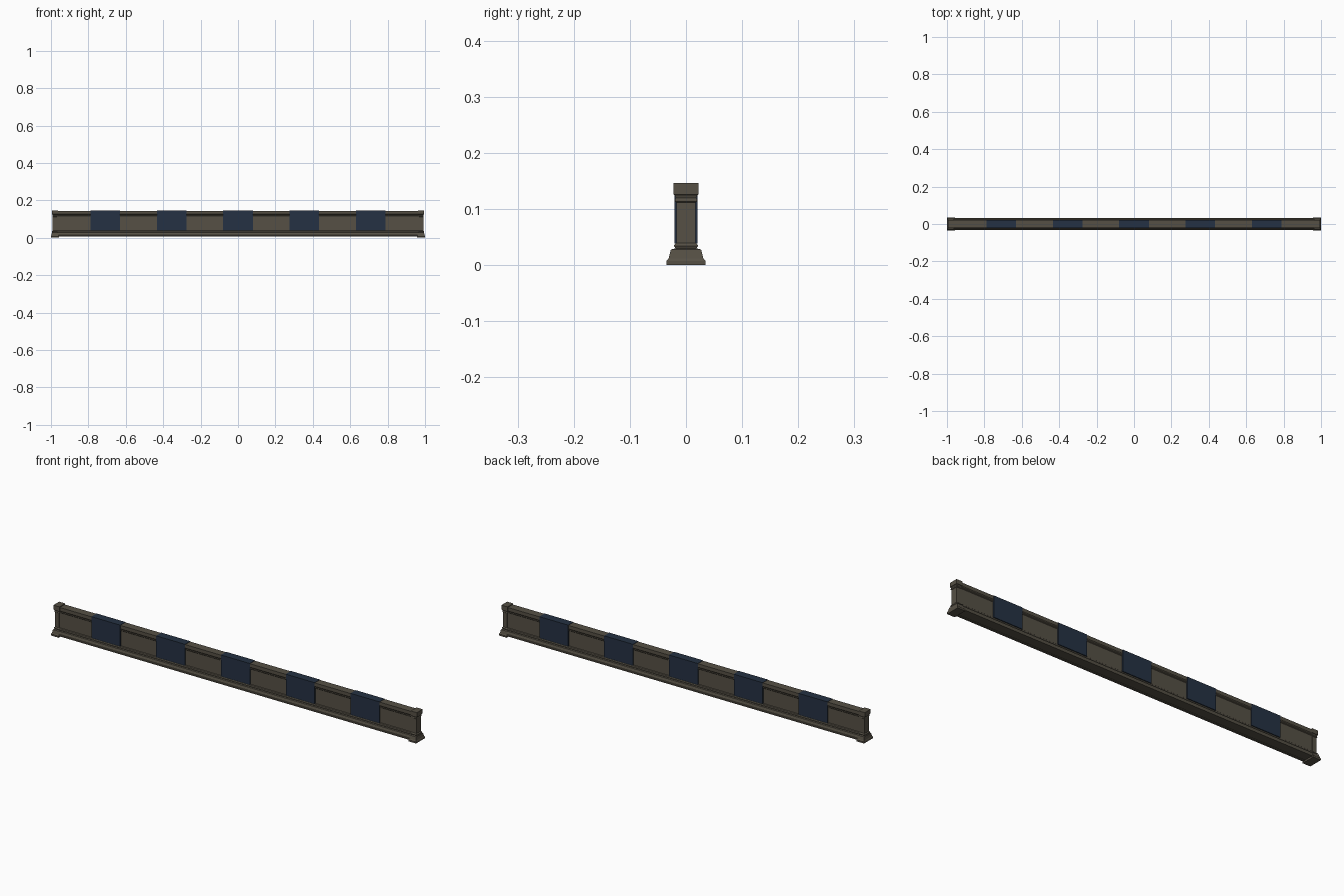
import bpy, bmesh

if "Cube" in bpy.data.objects:
    bpy.data.objects.remove(bpy.data.objects["Cube"])


def material(name, rgb):
    m = bpy.data.materials.new(name)
    m.diffuse_color = (*rgb, 1)
    m.use_nodes = True
    m.node_tree.nodes["Principled BSDF"].inputs["Base Color"].default_value = m.diffuse_color
    return m


STONE = material("weathered_grey_brown", (0.093, 0.081, 0.060))
BLUE = material("dark_navy", (0.0185, 0.031, 0.056))


def loft(name, rings, mat):
    """Connect a list of closed rings of points and cap both ends."""
    bm = bmesh.new()
    loops = [[bm.verts.new(p) for p in ring] for ring in rings]
    for a, b in zip(loops, loops[1:]):
        n = len(a)
        for i in range(n):
            j = (i + 1) % n
            bm.faces.new((a[i], a[j], b[j], b[i]))
    bm.faces.new(loops[0])
    bm.faces.new(loops[-1])
    bmesh.ops.recalc_face_normals(bm, faces=bm.faces)
    me = bpy.data.meshes.new(name)
    bm.to_mesh(me)
    bm.free()
    me.materials.append(mat)
    ob = bpy.data.objects.new(name, me)
    bpy.context.collection.objects.link(ob)
    return ob


# Long wall: moulded half profile (y, z), mirrored and swept along x
half = [(0.020, 0.009), (0.020, 0.006), (0.031, 0.006), (0.031, 0.012),
        (0.028, 0.014), (0.024, 0.027), (0.018, 0.029), (0.0195, 0.033),
        (0.0185, 0.037), (0.015, 0.040), (0.015, 0.115), (0.0175, 0.118),
        (0.0165, 0.122), (0.0195, 0.126), (0.0195, 0.143)]
section = half + [(-y, z) for y, z in reversed(half)]
loft("wall", [[(x, y, z) for y, z in section] for x in (-0.98, 0.98)], STONE)


def rect(cx, hx, hy, z):
    return [(cx - hx, -hy, z), (cx + hx, -hy, z), (cx + hx, hy, z), (cx - hx, hy, z)]


# End posts: stepped rectangular rings (half x, half y, z)
post = [(0.021, 0.035, 0), (0.021, 0.035, 0.008), (0.019, 0.031, 0.012),
        (0.016, 0.027, 0.028), (0.0135, 0.0185, 0.030), (0.0155, 0.0215, 0.034),
        (0.0145, 0.0205, 0.037), (0.0115, 0.0172, 0.040), (0.0115, 0.0172, 0.112),
        (0.0140, 0.0195, 0.114), (0.0140, 0.0195, 0.117), (0.0125, 0.0180, 0.120),
        (0.0145, 0.0205, 0.125), (0.0165, 0.0225, 0.126), (0.0165, 0.0225, 0.147)]
for side, label in ((-1, "left"), (1, "right")):
    loft(label + "_end_post", [rect(side * 0.979, *r) for r in post], STONE)

# Blue blocks wrapped over the wall
for i in range(5):
    cx = (i - 2) * 0.355
    loft(f"blue_block_{i + 1}", [rect(cx, 0.079, 0.0205, z) for z in (0.039, 0.1445)], BLUE)
